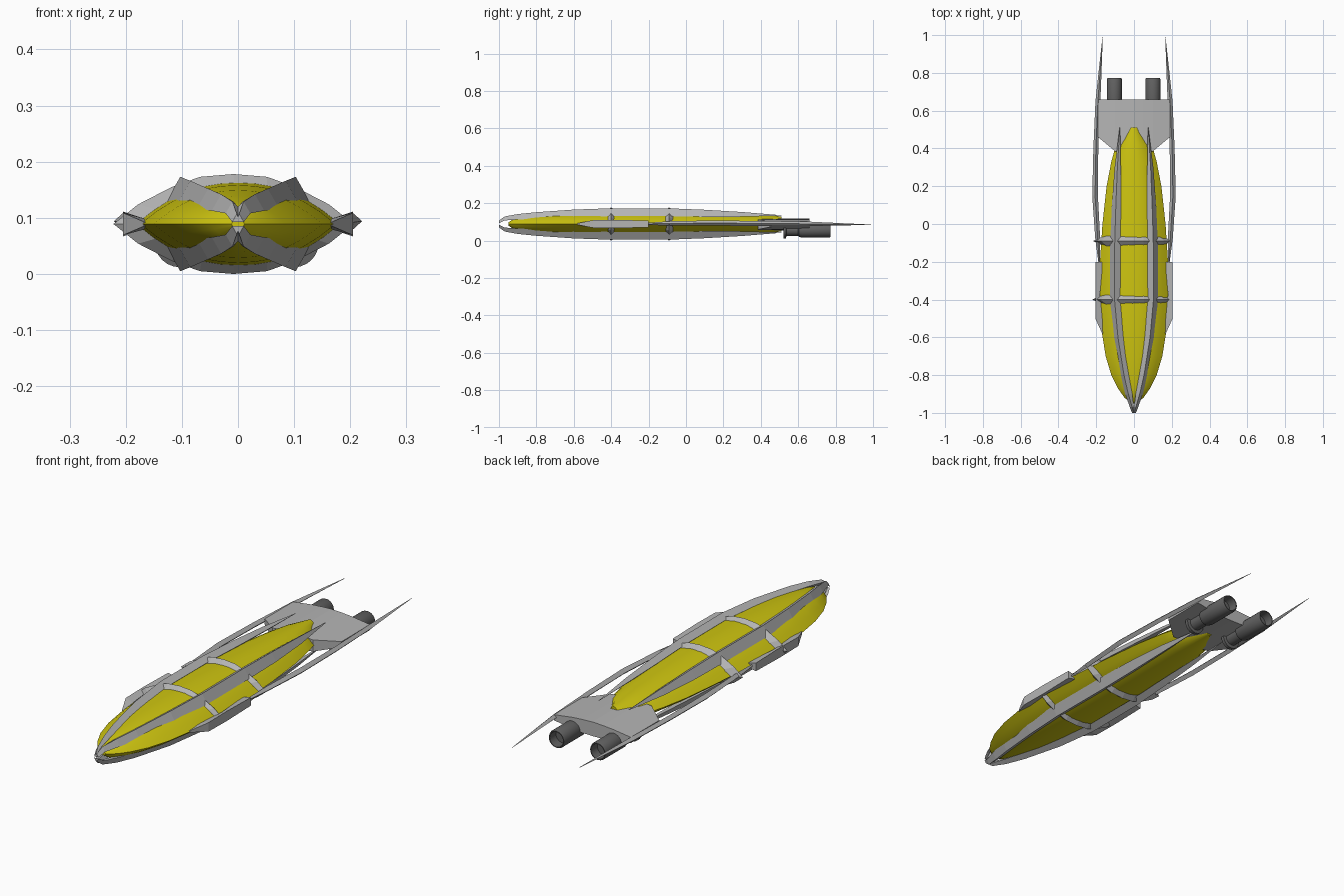
import bpy, bmesh, math

if "Cube" in bpy.data.objects:
    bpy.data.objects.remove(bpy.data.objects["Cube"])

CZ = 0.089  # height of the ship's mid plane


def material(name, rgb):
    m = bpy.data.materials.new(name)
    m.diffuse_color = (*rgb, 1)
    m.use_nodes = True
    m.node_tree.nodes["Principled BSDF"].inputs["Base Color"].default_value = m.diffuse_color
    return m


YELLOW = material("hull yellow", (0.62, 0.56, 0.005))
GREY = material("frame grey", (0.46, 0.46, 0.46))
DARK = material("engine dark grey", (0.12, 0.12, 0.12))


def loft(name, sections, mat, loop=False):
    """Skin equal-length closed cross-sections; loop joins last to first."""
    bm = bmesh.new()
    rows = [[bm.verts.new(p) for p in s] for s in sections]
    n = len(rows[0])
    pairs = list(zip(rows, rows[1:])) + ([(rows[-1], rows[0])] if loop else [])
    for a, b in pairs:
        for i in range(n):
            j = (i + 1) % n
            bm.faces.new((a[i], a[j], b[j], b[i]))
    if not loop:
        bm.faces.new(rows[0][::-1])
        bm.faces.new(rows[-1])
    bmesh.ops.remove_doubles(bm, verts=bm.verts, dist=1e-5)
    bmesh.ops.recalc_face_normals(bm, faces=bm.faces)
    me = bpy.data.meshes.new(name)
    bm.to_mesh(me)
    bm.free()
    me.materials.append(mat)
    ob = bpy.data.objects.new(name, me)
    bpy.context.collection.objects.link(ob)
    return ob


# Lens-shaped hull: y, half width, half height
hull = []
for y, w, h in [(-0.95, .012, .008), (-0.92, .05, .028), (-0.87, .085, .04), (-0.8, .12, .05),
                (-0.7, .15, .06), (-0.55, .174, .069), (-0.4, .182, .074), (-0.2, .18, .074),
                (0, .167, .07), (0.2, .145, .062), (0.33, .12, .054), (0.42, .095, .048), (0.51, .028, .04)]:
    ts = [i / 6 for i in range(-6, 7)]
    top = [(w * t, y, CZ + h * (1 - abs(t) ** 2.2)) for t in ts]
    bottom = [(w * t, y, CZ - h * (1 - abs(t) ** 2.2)) for t in ts[-2:0:-1]]
    hull.append(top + bottom)
hull_ob = loft("hull", hull, YELLOW)
bpy.context.view_layer.objects.active = hull_ob
hull_ob.select_set(True)
bpy.ops.object.shade_smooth_by_angle(angle=math.radians(25))

# Four ridged ribs running nose to tail: y, x, height of ridge, size
rib = [(-1, .002, .018, .35), (-0.97, .01, .04, .5), (-0.9, .03, .053, .7), (-0.8, .053, .063, .85),
       (-0.6, .085, .077, .95), (-0.4, .103, .084, 1), (-0.1, .102, .084, 1), (0.1, .096, .076, .9),
       (0.3, .088, .064, .6), (0.51, .075, .047, .05)]
for sx in (-1, 1):
    for sz in (-1, 1):
        secs = []
        for y, x, h, s in rib:
            pts = [(x, h), (x + .024 * s, h - .042 * s), (x - .005 * s, h - .042 * s), (x - .03 * s, h - .018 * s)]
            secs.append([(sx * max(px, 0), y, CZ + sz * max(pz, 0.001)) for px, pz in pts])
        side = "right" if sx > 0 else "left"
        loft(f"{'upper' if sz > 0 else 'lower'}_{side}_rib", secs, GREY)

# Two ridged hoops around the hull: ridge x, ridge z, base x, base z (one quarter)
quarter = [(0, .089, 0, .068), (.06, .084, .058, .062), (.11, .066, .1, .048),
           (.17, .035, .14, .026), (.214, 0, .155, 0)]
ring = [(a, b, c, d) for a, b, c, d in quarter]
ring += [(a, -b, c, -d) for a, b, c, d in quarter[-2::-1]]
ring += [(-a, b, -c, d) for a, b, c, d in ring[-2:0:-1]]
for name, yc, hw, k in (("front_hoop", -0.4, .026, 1), ("rear_hoop", -0.09, .026, .985)):
    secs = [[(a * k - .008, yc, CZ + b), (c * k - .006, yc + hw, CZ + d), (c * k - .006, yc - hw, CZ + d)]
            for a, b, c, d in ring]
    loft(name, secs, GREY, loop=True)

# Long swept side spikes: y, x, half width, half height, centre z
spike = [(-0.2, .185, .004, .006, .09), (-0.08, .192, .013, .012, .092), (0.15, .206, .015, .014, .094),
         (0.4, .202, .013, .013, .092), (0.65, .191, .013, .012, .09), (0.8, .18, .008, .007, .088),
         (0.99, .166, .0008, .001, .085)]
for sx, side in ((-1, "left"), (1, "right")):
    loft(f"{side}_spike", [[(sx * (x + w), y, z), (sx * x, y, z + h), (sx * (x - w), y, z), (sx * x, y, z - h)]
                           for y, x, w, h, z in spike], GREY)

    # Side fins between nose and rear hoop: y, inner x, outer x, half height
    fin = [(-0.58, .160, .168, .004), (-0.5, .168, .205, .02), (-0.37, .18, .205, .022), (-0.2, .165, .205, .018)]
    loft(f"{side}_fin", [[(sx * a, y, CZ + h * .5), (sx * b, y, CZ + h), (sx * b, y, CZ - h), (sx * a, y, CZ - h * .5)]
                         for y, a, b, h in fin], GREY)

# Arched tail plate with angled front corners: x, front y, bottom z, top z
half = [(.19, .46, .075, .1), (.1, .385, .06, .112), (.05, .385, .056, .116)]
stations = [(-x, f, b, t) for x, f, b, t in half] + [(0, .385, .055, .118)] + half[::-1]
loft("tail_plate", [[(x, f, b), (x, f, t), (x, .66, t), (x, .66, b)] for x, f, b, t in stations], GREY)

# Engines: stepped round tubes with a recessed nozzle (y, radius)
profile = [(0.52, .044), (0.535, .044), (0.537, .03), (0.6, .03), (0.605, .036), (0.62, .04),
           (0.765, .04), (0.772, .037), (0.772, .033), (0.73, .031)]
for sx, side in ((-1, "left"), (1, "right")):
    cx = sx * .102 - .002
    secs = [[(cx + r * math.cos(a * math.tau / 24), y, .056 + r * math.sin(a * math.tau / 24))
             for a in range(24)] for y, r in profile]
    ob = loft(f"{side}_engine", secs, DARK)
    bpy.ops.object.select_all(action='DESELECT')
    bpy.context.view_layer.objects.active = ob
    ob.select_set(True)
    bpy.ops.object.shade_smooth_by_angle(angle=math.radians(30))
